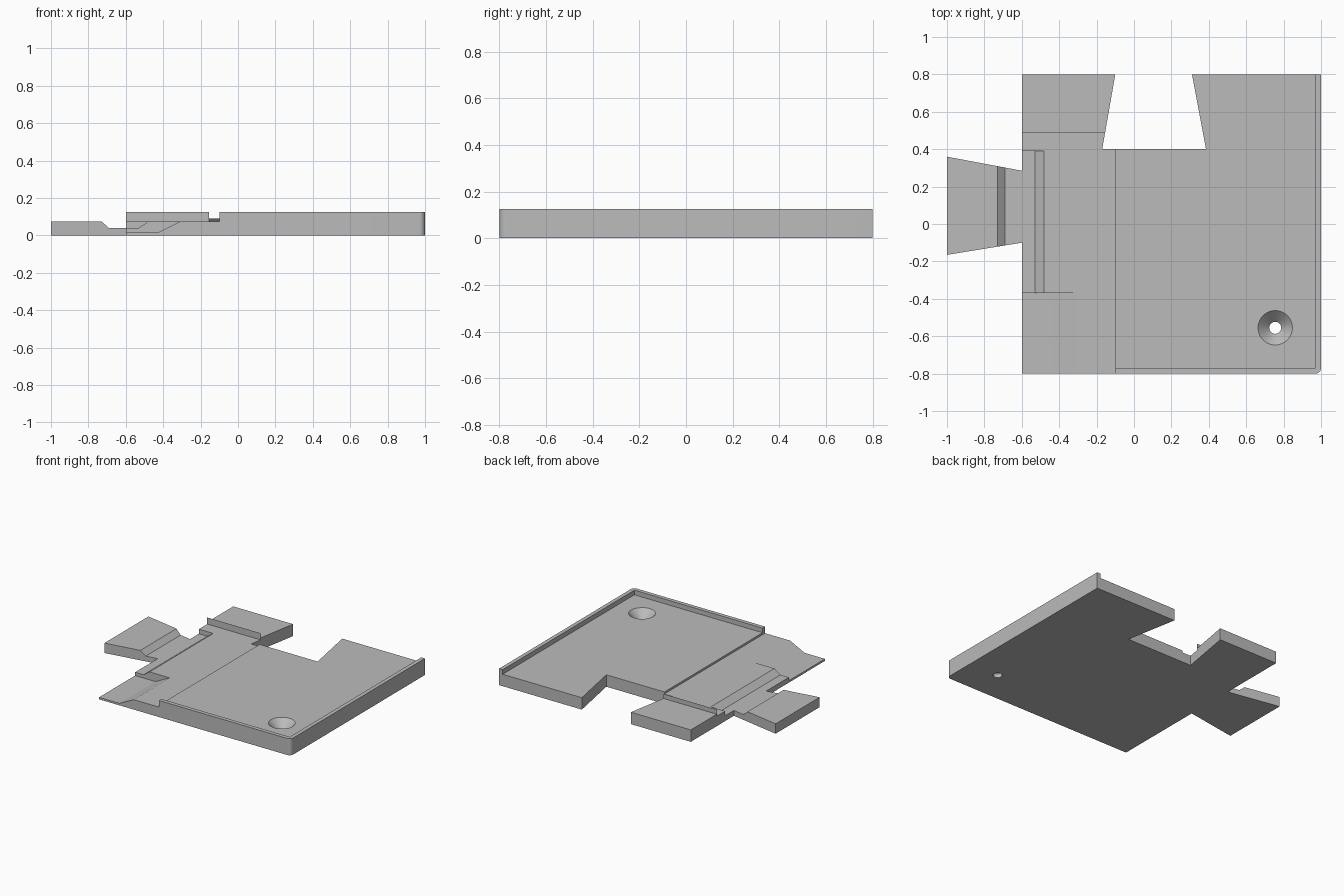
import bpy, bmesh, math
from mathutils import Vector

cube = bpy.data.objects.get("Cube")
if cube:
    bpy.data.objects.remove(cube, do_unlink=True)

GREY = (0.5, 0.5, 0.5, 1.0)
mat = bpy.data.materials.new("plain_grey")
mat.use_nodes = True
mat.diffuse_color = GREY
mat.node_tree.nodes["Principled BSDF"].inputs["Base Color"].default_value = GREY

LEDGE, FLOOR, RIM = 0.075, 0.09, 0.125   # surface heights
STEP, ABOVE = -0.1, 0.3                  # x of the floor step, top of the cutters


def prism(name, points, direction):
    """Closed solid swept from a flat outline."""
    bm = bmesh.new()
    face = bm.faces.new([bm.verts.new(p) for p in points])
    swept = bmesh.ops.extrude_face_region(bm, geom=[face])["geom"]
    verts = [g for g in swept if isinstance(g, bmesh.types.BMVert)]
    bmesh.ops.translate(bm, verts=verts, vec=Vector(direction))
    bmesh.ops.recalc_face_normals(bm, faces=bm.faces)
    mesh = bpy.data.meshes.new(name)
    bm.to_mesh(mesh)
    bm.free()
    mesh.materials.append(mat)
    obj = bpy.data.objects.new(name, mesh)
    bpy.context.collection.objects.link(obj)
    return obj


def cut(target, cutter):
    """Subtract the cutter, then discard it."""
    cutter.hide_render = True
    mod = target.modifiers.new("cut", "BOOLEAN")
    mod.operation, mod.solver, mod.object = "DIFFERENCE", "EXACT", cutter
    bpy.context.view_layer.objects.active = target
    bpy.ops.object.modifier_apply(modifier=mod.name)
    bpy.data.objects.remove(cutter, do_unlink=True)


def clear_above(target, profile, y0, y1):
    """Remove everything above an (x, z) profile between two depths."""
    outline = profile + [(profile[-1][0], ABOVE), (profile[0][0], ABOVE)]
    cut(target, prism("cutter", [(x, y0, z) for x, z in outline], (0, y1 - y0, 0)))


# Plate outline: rounded front corner, dovetail socket at the back, tail at the side
r = 0.03
corner = [(1 - r + r * math.sin(a), -0.8 + r - r * math.cos(a))
          for a in (math.pi / 2 * i / 8 for i in range(9))]
outline = [(-0.6, -0.8)] + corner + [
    (1, 0.8), (0.31, 0.8), (0.385, 0.4), (-0.17, 0.4), (-0.1, 0.8), (-0.6, 0.8),
    (-0.6, 0.285), (-1, 0.36), (-1, -0.165), (-0.6, -0.1)]
plate = prism("interlocking_plate", [(x, y, 0) for x, y in outline], (0, 0, RIM))

# Sunken floor inside the front and side rims
clear_above(plate, [(STEP, FLOOR), (0.97, FLOOR)], -0.77, 1)
# Ramped front ledge
clear_above(plate, [(-0.7, 0.015), (-0.43, 0.015), (-0.31, LEDGE), (STEP, LEDGE)], -1, -0.37)
# Tail and the recess beside it
clear_above(plate, [(-1.1, LEDGE), (-0.73, LEDGE), (-0.69, 0.04), (-0.53, 0.04),
                    (-0.48, LEDGE), (STEP, LEDGE)], -0.37, 0.39)
# Low strip and raised back pad
clear_above(plate, [(-0.7, LEDGE), (STEP, LEDGE)], 0.39, 0.49)
clear_above(plate, [(-0.7, FLOOR), (STEP, FLOOR)], 0.49, 1)


# Countersunk screw hole
def ring(bm, radius, z, sides=48):
    return [bm.verts.new((0.755 + radius * math.cos(a), -0.555 + radius * math.sin(a), z))
            for a in (math.tau * i / sides for i in range(sides))]


bm = bmesh.new()
rings = [ring(bm, rad, z) for rad, z in ((0.032, -0.1), (0.032, 0.03), (0.092, FLOOR), (0.092, ABOVE))]
for low, high in zip(rings, rings[1:]):
    for i in range(len(low)):
        bm.faces.new((low[i - 1], low[i], high[i], high[i - 1]))
bm.faces.new(rings[0][::-1])
bm.faces.new(rings[-1])
bmesh.ops.recalc_face_normals(bm, faces=bm.faces)
mesh = bpy.data.meshes.new("screw_cutter")
bm.to_mesh(mesh)
bm.free()
mesh.materials.append(mat)
screw = bpy.data.objects.new("screw_cutter", mesh)
bpy.context.collection.objects.link(screw)
cut(plate, screw)

# Smooth the rounded corner and the hole, keep the rest crisp
bpy.ops.object.select_all(action="DESELECT")
plate.select_set(True)
bpy.context.view_layer.objects.active = plate
bpy.ops.object.shade_smooth_by_angle(angle=math.radians(20))
